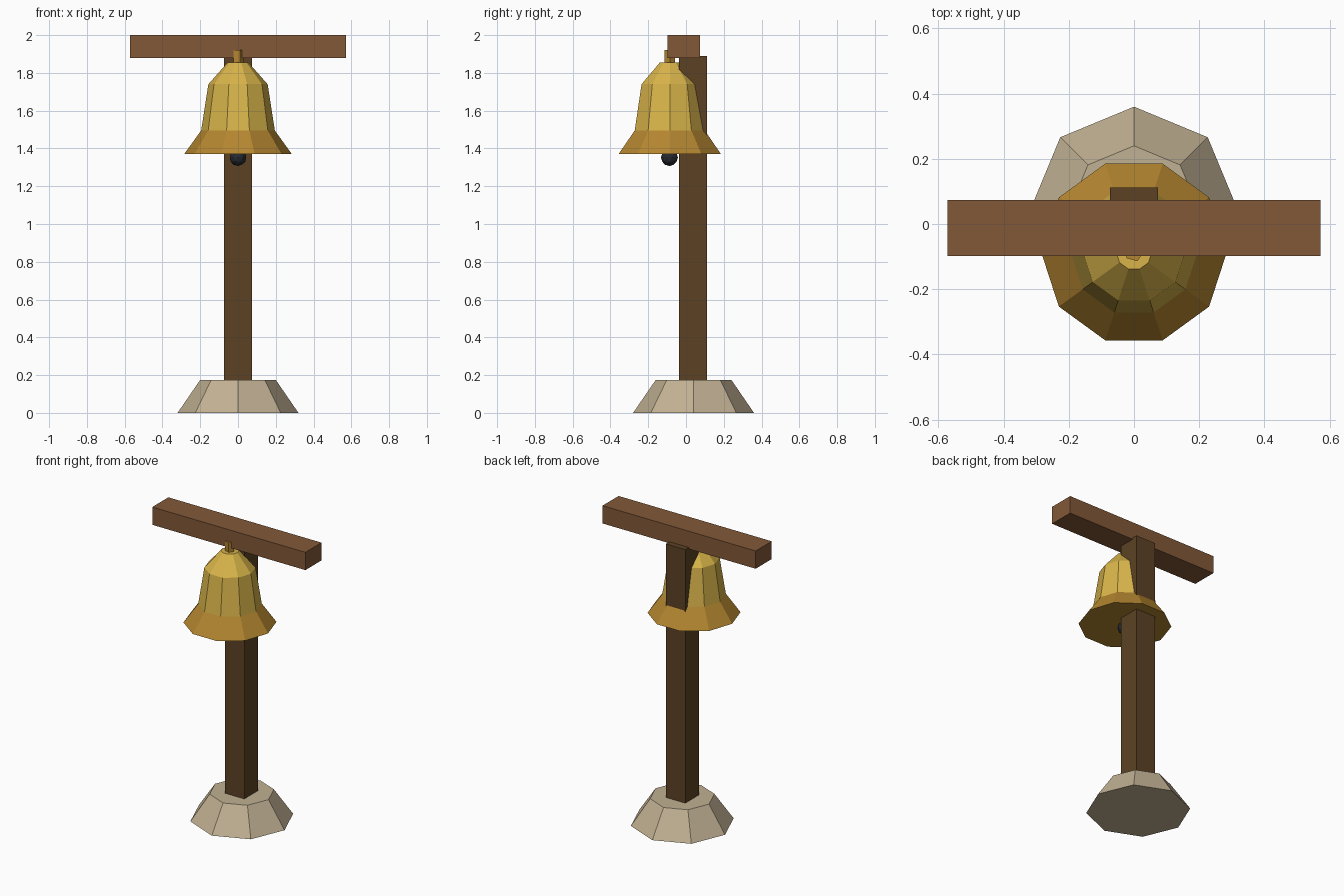
import bpy
from math import sin, cos, tau, radians

cube = bpy.data.objects.get("Cube")
if cube:
    bpy.data.objects.remove(cube, do_unlink=True)


def material(name, rgb):
    """Flat colour given as 0-255 display values."""
    lin = [((c / 255 + 0.055) / 1.055) ** 2.4 for c in rgb]
    mat = bpy.data.materials.new(name)
    mat.use_nodes = True
    mat.diffuse_color = (*lin, 1)
    mat.node_tree.nodes["Principled BSDF"].inputs["Base Color"].default_value = (*lin, 1)
    return mat


post_wood = material("dark_wood", (92, 66, 36))
beam_wood = material("red_brown_wood", (130, 88, 55))
stone = material("pale_stone", (193, 177, 147))
gold = material("gold", (216, 180, 74))
bronze = material("bronze", (180, 134, 48))
iron = material("dark_iron", (38, 42, 48))


def box(name, low, high, mat):
    mid = [(a + b) / 2 for a, b in zip(low, high)]
    bpy.ops.mesh.primitive_cube_add(size=1, location=mid)
    obj = bpy.context.object
    obj.name = name
    obj.scale = [b - a for a, b in zip(low, high)]
    obj.data.materials.append(mat)
    return obj


def lathe(name, profile, sides, turn, y, mats):
    """Faceted solid from (radius, height) rings, bottom to top."""
    verts = [(r * cos(turn + tau * i / sides), r * sin(turn + tau * i / sides), z)
             for r, z in profile for i in range(sides)]
    faces = [(k * sides + i, k * sides + (i + 1) % sides,
              (k + 1) * sides + (i + 1) % sides, (k + 1) * sides + i)
             for k in range(len(profile) - 1) for i in range(sides)]
    faces.append(tuple(reversed(range(sides))))
    faces.append(tuple(range(len(verts) - sides, len(verts))))
    mesh = bpy.data.meshes.new(name)
    mesh.from_pydata(verts, [], faces)
    for mat in mats:
        mesh.materials.append(mat)
    obj = bpy.data.objects.new(name, mesh)
    obj.location.y = y
    bpy.context.collection.objects.link(obj)
    return obj


# Stand
lathe("stone_base", [(0.32, 0), (0.2, 0.175)], 8, radians(90), 0.04, [stone])
box("post", (-0.073, -0.037, 0.001), (0.073, 0.112, 1.89), post_wood)
box("crossbeam", (-0.573, -0.098, 1.88), (0.573, 0.074, 2), beam_wood)

# Bell with a flared lip in a darker metal
bell_y = -0.086
lip_top = 1.495
bell = lathe("bell", [(0.285, 1.37), (0.195, lip_top), (0.157, 1.74), (0.055, 1.855)],
             10, 0, bell_y, [gold, bronze])
for face in bell.data.polygons:
    face.material_index = 1 if face.center.z < lip_top else 0

# Hanger peg and clapper
lathe("hanger_peg", [(0.03, 1.84), (0.03, 1.92)], 5, radians(-70), bell_y, [bronze])
bpy.ops.mesh.primitive_ico_sphere_add(subdivisions=2, radius=0.045,
                                      location=(0, bell_y - 0.002, 1.352))
clapper = bpy.context.object
clapper.name = "clapper"
clapper.data.materials.append(iron)
